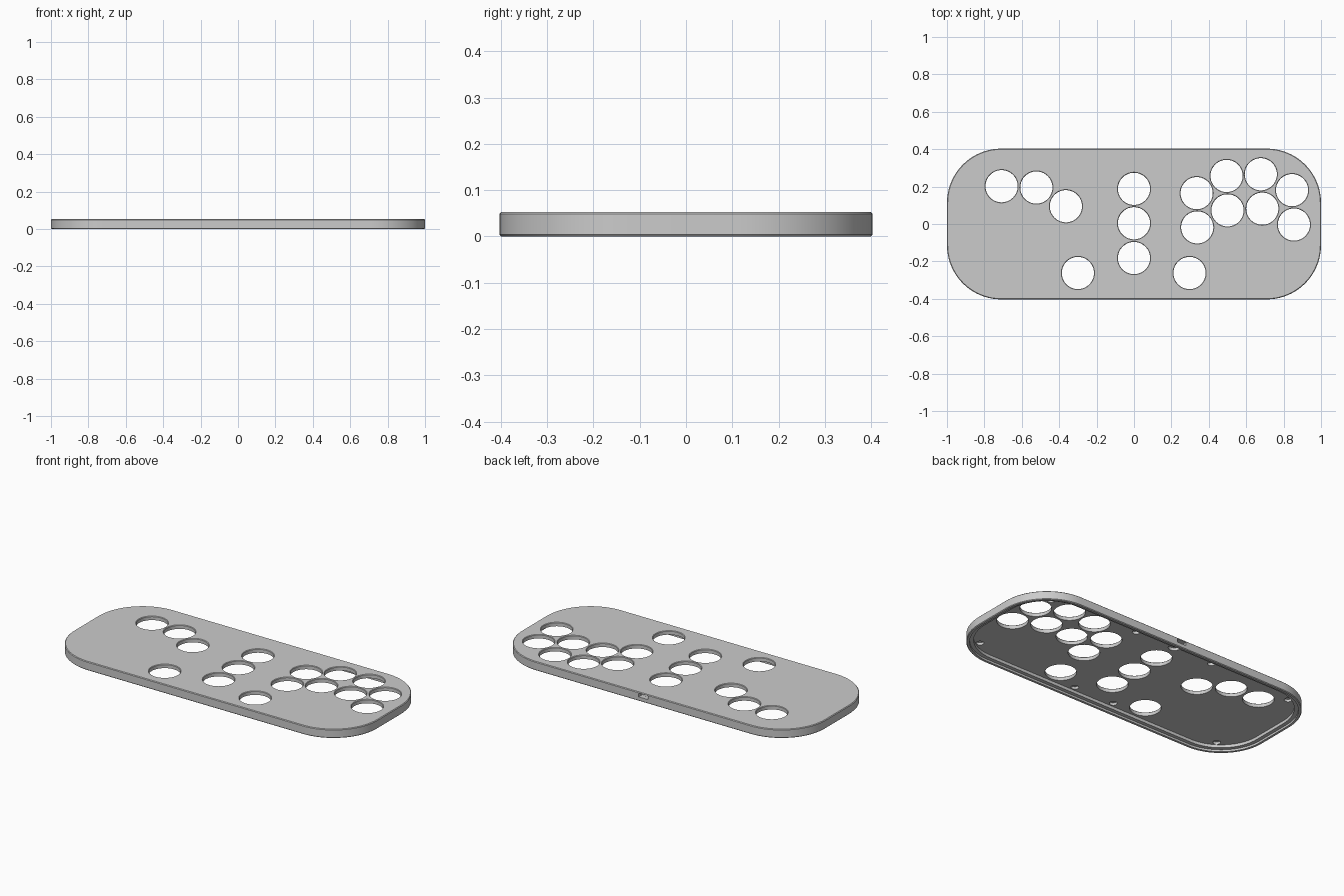
import bpy, bmesh, math
from mathutils import Matrix

if "Cube" in bpy.data.objects:
    bpy.data.objects.remove(bpy.data.objects["Cube"])

HALF_X, HALF_Y, CORNER, HEIGHT = 1.0, 0.403, 0.29, 0.053
FLOOR = 0.03
SOFT = 0.004

grey = bpy.data.materials.new("plain_grey")
grey.use_nodes = True
colour = (0.6, 0.6, 0.6, 1)
grey.diffuse_color = colour
grey.node_tree.nodes["Principled BSDF"].inputs["Base Color"].default_value = colour


def make_object(name, bm):
    bmesh.ops.recalc_face_normals(bm, faces=bm.faces)
    mesh = bpy.data.meshes.new(name)
    bm.to_mesh(mesh)
    bm.free()
    mesh.materials.append(grey)
    obj = bpy.data.objects.new(name, mesh)
    bpy.context.collection.objects.link(obj)
    return obj


def outline(bm, inset, z, steps=20):
    """Ring of vertices around a rounded rectangle."""
    ring = []
    r = CORNER - inset
    for quarter, (sx, sy) in enumerate([(1, 1), (-1, 1), (-1, -1), (1, -1)]):
        for i in range(steps + 1):
            a = math.pi / 2 * (quarter + i / steps)
            ring.append(bm.verts.new((sx * (HALF_X - CORNER) + r * math.cos(a),
                                      sy * (HALF_Y - CORNER) + r * math.sin(a), z)))
    return ring


def circle(bm, x, y, radius, z, segments):
    angles = [2 * math.pi * i / segments for i in range(segments)]
    return [bm.verts.new((x + radius * math.cos(a), y + radius * math.sin(a), z))
            for a in angles]


def loft(bm, rings):
    """Closed skin through a stack of rings."""
    for low, high in zip(rings, rings[1:]):
        n = len(low)
        for i in range(n):
            j = (i + 1) % n
            bm.faces.new((low[i], low[j], high[j], high[i]))
    bm.faces.new(rings[0])
    bm.faces.new(rings[-1])


def turned(bm, x, y, profile, segments=64):
    loft(bm, [circle(bm, x, y, r, z, segments) for r, z in profile])


def cut(target, cutter):
    cutter.hide_render = True
    mod = target.modifiers.new("cut", "BOOLEAN")
    mod.operation = "DIFFERENCE"
    mod.solver = "EXACT"
    mod.object = cutter
    bpy.ops.object.select_all(action="DESELECT")
    bpy.context.view_layer.objects.active = target
    target.select_set(True)
    bpy.ops.object.modifier_apply(modifier=mod.name)
    bpy.data.objects.remove(cutter)


# Panel shell: underside recess, stepped ledge, rim and softened outer edges
section = [(0.04, FLOOR), (0.04, 0.012), (0.018, 0.012), (0.018, 0), (SOFT, 0),
           (0, SOFT), (0, HEIGHT - SOFT), (SOFT, HEIGHT)]
bm = bmesh.new()
loft(bm, [outline(bm, inset, z) for inset, z in section])
panel = make_object("button_panel", bm)

# Round button openings with a softened top edge
buttons = [(-0.708, 0.202), (-0.522, 0.195), (-0.364, 0.095),
           (0, 0.188), (0, 0.004), (0, -0.182),
           (-0.3, -0.262), (0.297, -0.262),
           (0.335, 0.165), (0.338, -0.018), (0.495, 0.257), (0.5, 0.073),
           (0.678, 0.266), (0.686, 0.082), (0.845, 0.181), (0.855, -0.003)]
bm = bmesh.new()
for x, y in buttons:
    turned(bm, x, y, [(0.086, -0.05), (0.086, HEIGHT - 0.003),
                      (0.089, HEIGHT), (0.089, 0.1)])
cut(panel, make_object("button_cutter", bm))

# Blind screw holes in the underside
bm = bmesh.new()
for side in (-1, 1):
    for x, y in [(0.835, 0.3), (0.835, -0.3), (0.265, 0.333), (0.135, -0.336)]:
        turned(bm, side * x, y, [(0.021, -0.01), (0.021, 0.045)], 24)
cut(panel, make_object("screw_cutter", bm))

# Cable pocket behind the back edge, opened by a slot through the wall
bm = bmesh.new()
turned(bm, 0, 0.34, [(0.034, -0.01), (0.034, 0.047)], 32)
cut(panel, make_object("pocket_cutter", bm))
bm = bmesh.new()
bmesh.ops.create_cube(bm, size=1, matrix=Matrix.Translation((0, 0.385, 0.035))
                      @ Matrix.Diagonal((0.06, 0.09, 0.021, 1)))
cut(panel, make_object("slot_cutter", bm))

# Smooth rounded walls, crisp edges
bpy.ops.object.select_all(action="DESELECT")
panel.select_set(True)
bpy.context.view_layer.objects.active = panel
bpy.ops.object.shade_smooth_by_angle(angle=math.radians(30))
